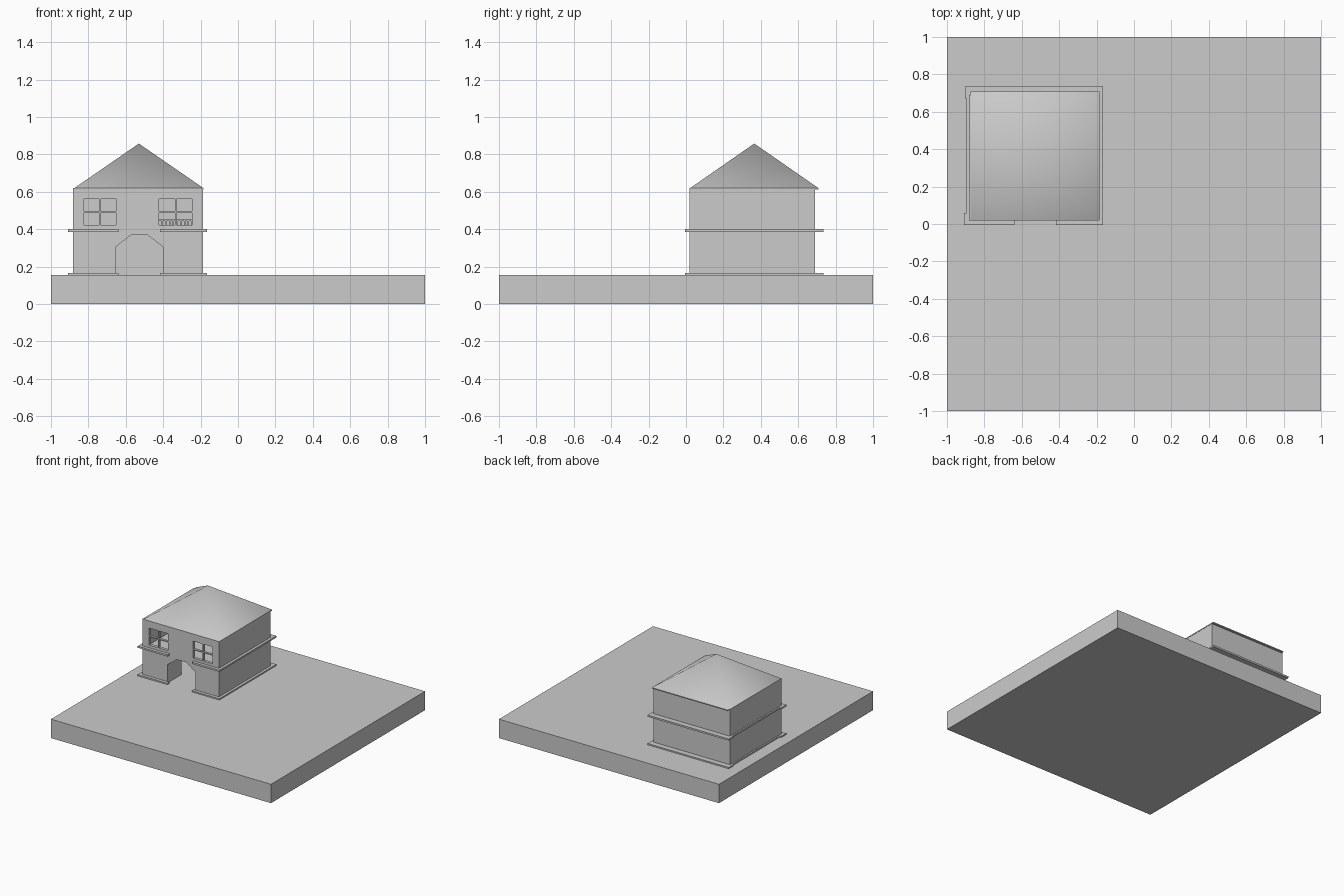
import bpy, bmesh

if "Cube" in bpy.data.objects:
    bpy.data.objects.remove(bpy.data.objects["Cube"])


def box(name, x0, x1, y0, y1, z0, z1):
    bpy.ops.mesh.primitive_cube_add(size=1)
    ob = bpy.context.object
    ob.name = name
    for v in ob.data.vertices:
        v.co = ((x0 + x1) / 2 + v.co.x * (x1 - x0),
                (y0 + y1) / 2 + v.co.y * (y1 - y0),
                (z0 + z1) / 2 + v.co.z * (z1 - z0))
    return ob


def poly(name, verts, faces):
    me = bpy.data.meshes.new(name)
    me.from_pydata(verts, [], faces)
    bm = bmesh.new()
    bm.from_mesh(me)
    bmesh.ops.recalc_face_normals(bm, faces=bm.faces)
    bm.to_mesh(me)
    bm.free()
    ob = bpy.data.objects.new(name, me)
    bpy.context.collection.objects.link(ob)
    return ob


def cut(target, cutter):
    m = target.modifiers.new("cut", 'BOOLEAN')
    m.operation, m.solver, m.object = 'DIFFERENCE', 'EXACT', cutter
    bpy.context.view_layer.objects.active = target
    bpy.ops.object.modifier_apply(modifier=m.name)
    bpy.data.objects.remove(cutter)


G = 0.155                       # ground level
X0, X1, Y0, Y1 = -0.883, -0.187, 0.02, 0.69
T = 0.025                       # wall thickness
D0, D1, DT = -0.655, -0.40, 0.37  # doorway

# ground slab
box("ground_slab", -1, 1, -1, 1, 0, G)

# hollow walls with doorway and two windows
walls = box("walls", X0, X1, Y0, Y1, G, 0.62)
cut(walls, box("room_cutter", X0 + T, X1 - T, Y0 + T, Y1 - T, 0.1, 0.7))
cut(walls, box("door_cutter", D0, D1, -0.1, 0.1, 0.1, DT))
windows = [("left", -0.824, -0.652), ("right", -0.422, -0.246)]
for side, a, b in windows:
    cut(walls, box("window_cutter", a, b, -0.1, 0.1, 0.422, 0.561))

# window bars
for side, a, b in windows:
    c = (a + b) / 2
    box(side + "_window_mullion", c - 0.004, c + 0.004, Y0 + 0.001, Y0 + 0.02, 0.422, 0.561)
    box(side + "_window_crossbar", a, b, Y0 + 0.001, Y0 + 0.02, 0.488, 0.496)

# diagonal braces in the doorway corners
for side, x, s in (("left", D0, 1), ("right", D1, -1)):
    tri = [(x, 0.305), (x, DT), (x + s * 0.085, DT)]
    verts = [(px, y, pz) for y in (Y0 + 0.003, Y0 + T) for px, pz in tri]
    poly(side + "_door_brace", verts,
         [(0, 1, 2), (3, 5, 4), (0, 1, 4, 3), (1, 2, 5, 4), (2, 0, 3, 5)])

# passage walls behind the doorway
box("left_passage_wall", D0 - 0.012, D0, Y0 + T, Y0 + 0.18, G, DT)
box("right_passage_wall", D1, D1 + 0.012, Y0 + T, Y0 + 0.18, G, DT)

# upper floor and its railing
box("upper_floor", X0 + T, X1 - T, Y0 + T, Y1 - T, 0.375, 0.395)
box("railing_top", -0.435, X1 - T, 0.36, 0.37, 0.445, 0.455)
for i in range(12):
    px = -0.43 + i * 0.02
    box("railing_picket", px, px + 0.008, 0.361, 0.369, 0.395, 0.445)

# trim bands at the base and the upper floor, open above the doorway
for name, z0, z1 in (("base_trim", G, 0.166), ("upper_trim", 0.386, 0.40)):
    box(name + "_front_left", -0.908, -0.638, -0.005, Y0, z0, z1)
    box(name + "_front_right", -0.416, -0.166, -0.005, Y0, z0, z1)
    box(name + "_back", -0.903, -0.166, Y1, 0.735, z0, z1)
    box(name + "_right", X1, -0.166, Y0, Y1, z0, z1)
    box(name + "_left", -0.895, X0, 0.06, 0.67, z0, z1)
    box(name + "_left_front_corner", -0.908, X0, Y0, 0.06, z0, z1)
    box(name + "_left_back_corner", -0.903, X0, 0.67, Y1, z0, z1)

# pyramid roof, softly shaded, closed by a flat ceiling
a, b, c, d, z = -0.875, -0.185, 0.022, 0.708, 0.62
roof = poly("roof", [(a, c, z), (b, c, z), (b, d, z), (a, d, z), (-0.53, 0.365, 0.858)],
            [(0, 1, 4), (1, 2, 4), (2, 3, 4), (3, 0, 4)])
roof.data.polygons.foreach_set("use_smooth", [True] * 4)
box("ceiling", X0 + 0.01, b, Y0 + 0.005, d, 0.612, 0.62)
